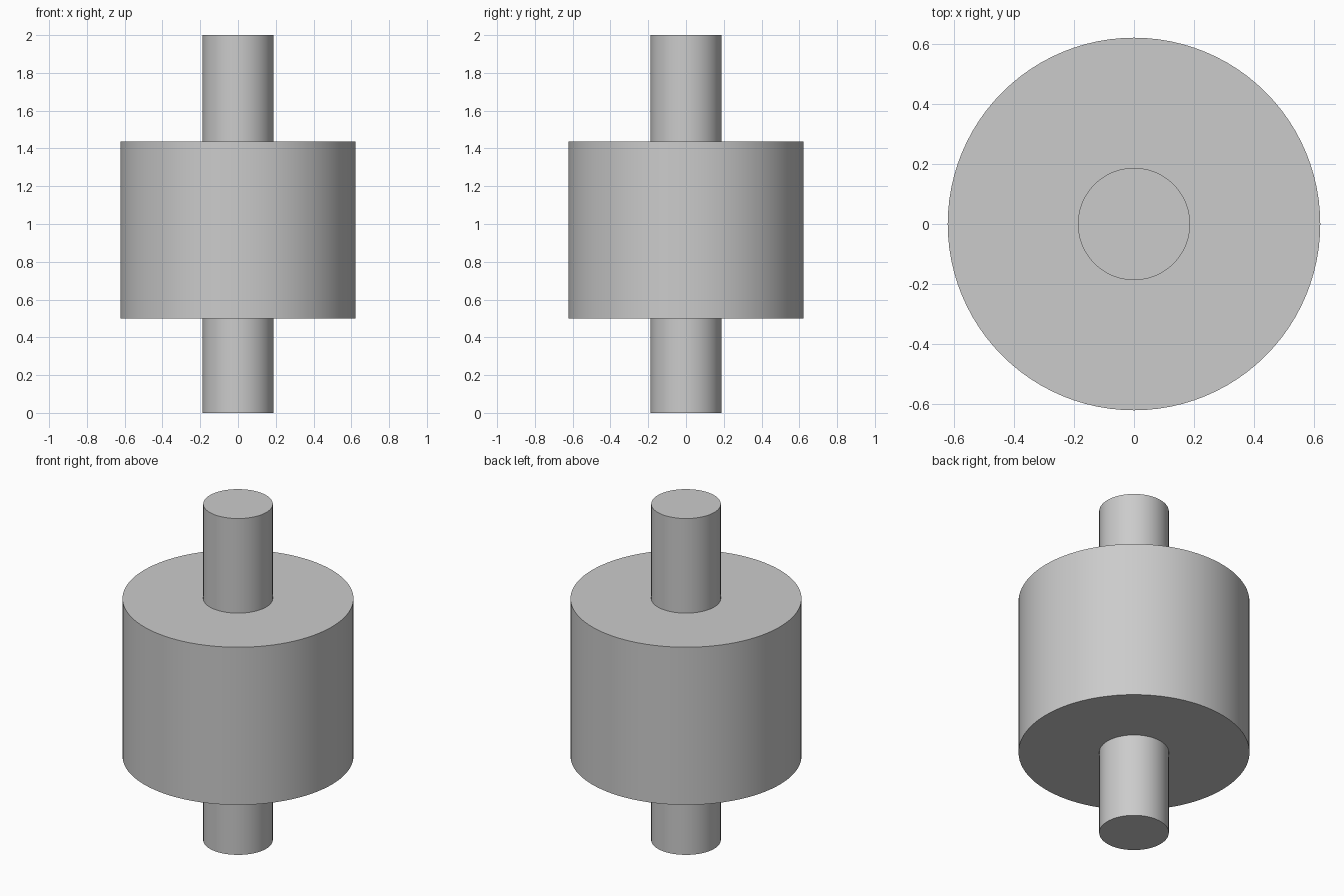
import bpy

cube = bpy.data.objects.get("Cube")
if cube:
    bpy.data.objects.remove(cube, do_unlink=True)

# Single plain grey finish
grey = bpy.data.materials.new("light_grey")
grey.use_nodes = True
colour = (0.6, 0.6, 0.6, 1.0)
grey.diffuse_color = colour
grey.node_tree.nodes["Principled BSDF"].inputs["Base Color"].default_value = colour


def cylinder(name, radius, bottom, top):
    """Upright capped cylinder with smooth sides and sharp rims."""
    bpy.ops.mesh.primitive_cylinder_add(
        vertices=96, radius=radius, depth=top - bottom,
        location=(0, 0, (bottom + top) / 2))
    part = bpy.context.object
    part.name = name
    part.data.materials.append(grey)
    bpy.ops.object.shade_smooth_by_angle()
    return part


# Wide drum with a narrow shaft projecting from each end
drum_bottom, drum_top = 0.5, 1.4375
shaft_radius = 0.1875
cylinder("drum", 0.6225, drum_bottom, drum_top)
cylinder("lower_shaft", shaft_radius, 0, drum_bottom)
cylinder("upper_shaft", shaft_radius, drum_top, 2)
